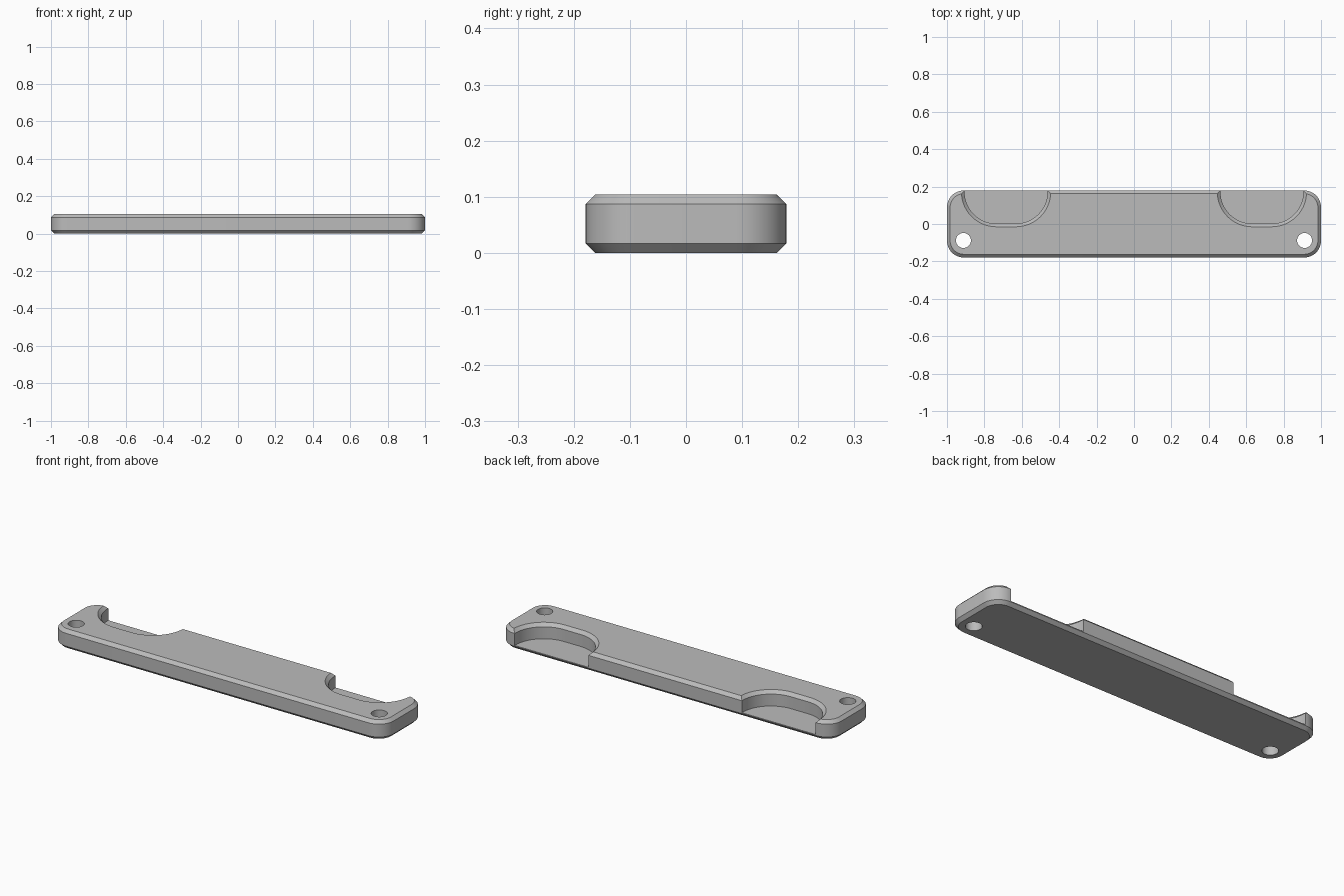
import bpy, bmesh, math

cube = bpy.data.objects.get("Cube")
if cube:
    bpy.data.objects.remove(cube, do_unlink=True)

HEIGHT, CHAMFER, FLOOR = 0.104, 0.017, 0.022

grey = bpy.data.materials.new("plain grey")
grey.use_nodes = True
colour = (0.5, 0.5, 0.5, 1)
grey.diffuse_color = colour
grey.node_tree.nodes["Principled BSDF"].inputs["Base Color"].default_value = colour


def outline(cx, cy, hx, hy, radius, grow, segments=14):
    """Rounded rectangle, offset outward by grow."""
    points = []
    corners = [(1, 1), (-1, 1), (-1, -1), (1, -1)]
    for quarter, (sx, sy) in enumerate(corners):
        for i in range(segments + 1):
            a = math.pi / 2 * (quarter + i / segments)
            points.append((cx + sx * (hx - radius) + (radius + grow) * math.cos(a),
                           cy + sy * (hy - radius) + (radius + grow) * math.sin(a)))
    return points


def loft(name, shape, levels):
    """Solid stacked from (height, growth) levels of one outline."""
    bm = bmesh.new()
    rings = [[bm.verts.new((x, y, z)) for x, y in outline(*shape, grow)]
             for z, grow in levels]
    for low, high in zip(rings, rings[1:]):
        for i in range(len(low)):
            j = (i + 1) % len(low)
            bm.faces.new((low[i], low[j], high[j], high[i]))
    bm.faces.new(rings[0][::-1])
    bm.faces.new(rings[-1])
    bmesh.ops.remove_doubles(bm, verts=bm.verts, dist=1e-5)
    bmesh.ops.recalc_face_normals(bm, faces=bm.faces)
    mesh = bpy.data.meshes.new(name)
    bm.to_mesh(mesh)
    bm.free()
    mesh.materials.append(grey)
    obj = bpy.data.objects.new(name, mesh)
    bpy.context.collection.objects.link(obj)
    return obj


# Bar with rounded corners and chamfered top and bottom rims
bar = loft("bar", (0, 0, 1, 0.179, 0.09),
           [(0, -CHAMFER), (CHAMFER, 0), (HEIGHT - CHAMFER, 0), (HEIGHT, -CHAMFER)])

# Open-backed finger pockets with chamfered rims, and through holes
cutters = []
for side, word in ((1, "left"), (-1, "right")):
    cutters.append(loft(word + "_pocket_cutter", (side * 0.684, 0.302, 0.222, 0.3, 0.17),
                        [(FLOOR, 0), (HEIGHT - CHAMFER, 0), (HEIGHT + CHAMFER, 2 * CHAMFER)]))
    cutters.append(loft(word + "_hole_cutter", (side * 0.912, -0.088, 0.04, 0.04, 0.04),
                        [(-0.05, 0), (HEIGHT + 0.05, 0)]))

bpy.context.view_layer.objects.active = bar
for cutter in cutters:
    mod = bar.modifiers.new(cutter.name, "BOOLEAN")
    mod.operation = "DIFFERENCE"
    mod.solver = "EXACT"
    mod.object = cutter
    bpy.ops.object.modifier_apply(modifier=mod.name)
for cutter in cutters:
    bpy.data.objects.remove(cutter, do_unlink=True)

bpy.ops.object.select_all(action="DESELECT")
bar.select_set(True)
bpy.ops.object.shade_smooth_by_angle(angle=math.radians(30))
